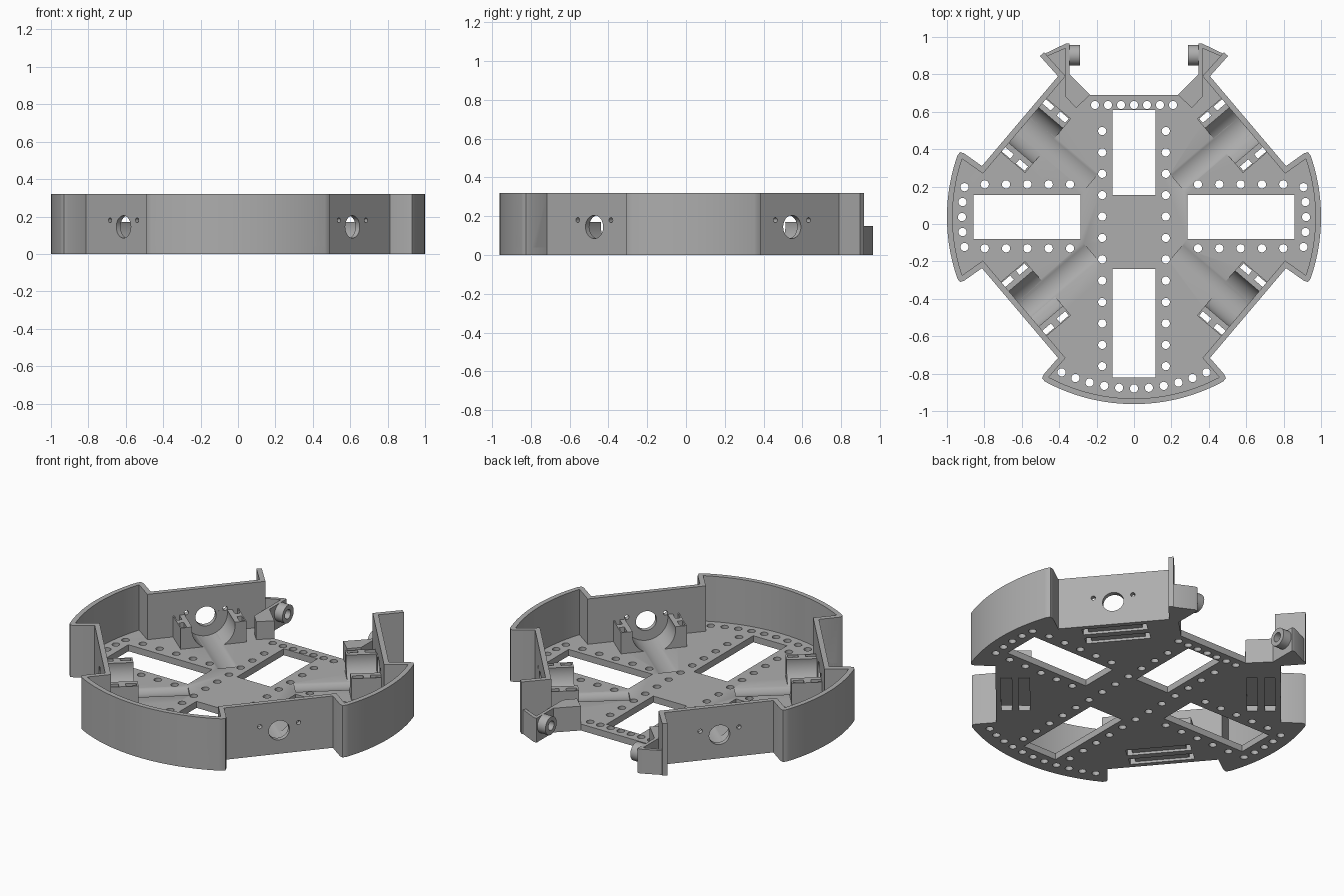
import bpy, bmesh
from math import sin, cos, radians, pi
from mathutils import Vector, Matrix

cube = bpy.data.objects.get("Cube")
if cube:
    bpy.data.objects.remove(cube)

grey = bpy.data.materials.new("plain grey")
grey.use_nodes = True
colour = (0.42, 0.42, 0.42, 1)
grey.diffuse_color = colour
grey.node_tree.nodes["Principled BSDF"].inputs["Base Color"].default_value = colour

CY, HEIGHT, FLOOR, WALL, LOW = 0.037, 0.32, 0.04, 0.03, 0.15
AXIS_Z = 0.15


def make(name, bm):
    bmesh.ops.recalc_face_normals(bm, faces=bm.faces)
    mesh = bpy.data.meshes.new(name)
    bm.to_mesh(mesh)
    bm.free()
    mesh.materials.append(grey)
    ob = bpy.data.objects.new(name, mesh)
    bpy.context.collection.objects.link(ob)
    return ob


def prism(bm, pts, z0, z1):
    face = bm.faces.new([bm.verts.new((p[0], p[1], z0)) for p in pts])
    new = bmesh.ops.extrude_face_region(bm, geom=[face])["geom"]
    bmesh.ops.translate(bm, vec=(0, 0, z1 - z0),
                        verts=[v for v in new if isinstance(v, bmesh.types.BMVert)])


def box(bm, lo, hi, mat=Matrix()):
    lo, hi = Vector(lo), Vector(hi)
    size = Matrix.Diagonal((*(hi - lo), 1))
    bmesh.ops.create_cube(bm, size=1, matrix=mat @ Matrix.Translation((lo + hi) / 2) @ size)


def rod(bm, radius, a, b, mat=Matrix(), segs=32):
    a, b = mat @ Vector(a), mat @ Vector(b)
    turn = (b - a).to_track_quat('Z', 'Y').to_matrix().to_4x4()
    bmesh.ops.create_cone(bm, cap_ends=True, segments=segs, radius1=radius, radius2=radius,
                          depth=(b - a).length, matrix=Matrix.Translation((a + b) / 2) @ turn)


def cut(ob, *cutters):
    for c in cutters:
        mod = ob.modifiers.new("cut", 'BOOLEAN')
        mod.operation, mod.solver, mod.object = 'DIFFERENCE', 'EXACT', c
    deps = bpy.context.evaluated_depsgraph_get()
    mesh = bpy.data.meshes.new_from_object(ob.evaluated_get(deps))
    ob.modifiers.clear()
    ob.data = mesh


def arc(start, end, n, r=1.0):
    angles = [radians(start + (end - start) * i / n) for i in range(n + 1)]
    return [Vector((r * cos(a), CY + r * sin(a))) for a in angles]


def round_corners(pts, tips, r=0.03):
    out = []
    for i, v in enumerate(pts):
        if i not in tips:
            out.append(v)
            continue
        a = v + (pts[i - 1] - v).normalized() * r
        b = v + (pts[i + 1] - v).normalized() * r
        out += [a, (a + b) / 4 + v / 2, b]
    return out


def offset(pts, d):
    out = []
    for i, v in enumerate(pts):
        dirs = []
        if i:
            dirs.append((v - pts[i - 1]).normalized())
        if i < len(pts) - 1:
            dirs.append((pts[i + 1] - v).normalized())
        norms = [Vector((t.y, -t.x)) for t in dirs]
        m = sum(norms, Vector((0, 0))).normalized()
        out.append(v + m * d / m.dot(norms[0]))
    return out


def flip(pts):
    return [Vector((-p[0], p[1])) for p in pts]


# Outline of one side, from rear fin round to the front centre
fin, rear_notch, side_notch = Vector((0.503, 0.898)), Vector((0.406, 0.79)), Vector((0.813, 0.31))
mirror_y = lambda p: Vector((p.x, 2 * CY - p.y))
side_arc, front_arc = arc(21, -21, 16), arc(-59.8, -90, 12)
half = [fin, rear_notch, side_notch] + side_arc + [mirror_y(side_notch), mirror_y(rear_notch)]
tips = {3, 3 + 16, len(half)}
half += front_arc
path = half + flip(half[:-1])[::-1]
tips |= {len(path) - 1 - t for t in tips}
outer = round_corners(path, tips)

# Motor mounts: local x runs inward, local y along the wall
frames = []
along = (side_notch - rear_notch).normalized()
mid = Vector((0.612, 0.547))
for sx in (1, -1):
    for sy in (1, -1):
        t = Vector((along.x * sx, along.y * sy, 0))
        d = Vector((along.y * sx, -along.x * sy, 0))
        pos = Vector((mid.x * sx, CY + (mid.y - CY) * sy, 0))
        m = Matrix.Identity(4)
        for col, vec in enumerate((d, t, Vector((0, 0, 1)), pos)):
            for row in range(3):
                m[row][col] = vec[row]
        frames.append(m)

# Cutters
bm = bmesh.new()
spots = [Vector((0.17, 0.497 - 0.1143 * i)) for i in range(12)]
spots += [Vector((0.342 + 0.114 * i, y)) for i in range(5) for y in (0.212, -0.13)]
spots += arc(-10, 10, 4, 0.92)
spots += flip(spots)
spots += arc(-115, -65, 10, 0.916)
spots += [Vector((0.0695 * i, 0.636)) for i in range(-3, 4)]
for p in spots:
    rod(bm, 0.022, (p.x, p.y, -0.1), (p.x, p.y, 0.1), segs=20)
for x0, x1, y0, y1 in ((-.115, .115, -.82, -.24), (-.115, .115, .155, .61),
                       (.285, .857, -.08, .155), (-.857, -.285, -.08, .155)):
    box(bm, (x0, y0, -0.1), (x1, y1, 0.1))
hole_cutter = make("hole_cutter", bm)

bm = bmesh.new()
for m in frames:
    rod(bm, 0.125, (WALL, 0, AXIS_Z), (0.5, 0, AXIS_Z), m, 48)
motor_cutter = make("motor_cutter", bm)

bm = bmesh.new()
for m in frames:
    for x in (0.06, 0.16):
        for s in (1, -1):
            box(bm, (x - .03, s * .168 - .015, -.1), (x + .03, s * .168 + .015, .4), m)
tie_cutter = make("tie_cutter", bm)

bm = bmesh.new()
for m in frames:
    for x in (0.06, 0.16):
        box(bm, (x - .03, -.183, -.1), (x + .03, .183, .015), m)
channel_cutter = make("channel_cutter", bm)

bm = bmesh.new()
for m in frames:
    rod(bm, 0.06, (-0.1, 0, 0.145), (0.1, 0, 0.145), m)
    for s in (1, -1):
        rod(bm, 0.013, (-0.1, s * 0.112, 0.18), (0.1, s * 0.112, 0.18), m, 16)
for s in (1, -1):
    box(bm, (s * .44 - .018, -.9, -.1), (s * .44 + .018, -.7, .03))
shaft_cutter = make("shaft_cutter", bm)

# Base plate with rear arms
arm = [Vector(p) for p in ((.235, .69), (.345, .8), (.345, .965), (.364, .965))]
plate_pts = arm + outer + flip(arm)[::-1]
bm = bmesh.new()
prism(bm, plate_pts, 0, FLOOR)
base_plate = make("base_plate", bm)
cut(base_plate, hole_cutter, motor_cutter, tie_cutter, channel_cutter)

# Outer wall
bm = bmesh.new()
prism(bm, outer + offset(path, WALL)[::-1], 0, HEIGHT)
outer_wall = make("outer_wall", bm)
cut(outer_wall, shaft_cutter)

# Motor cradles
bm = bmesh.new()
for m in frames:
    box(bm, (0.02, -0.19, 0.03), (0.2, 0.19, 0.17), m)
cradles = make("motor_cradles", bm)
cut(cradles, motor_cutter, tie_cutter, shaft_cutter)

# Low rear brackets with hollow bosses
bracket = [(.345, .965), (.345, .8), (.235, .69), (.31, .62), (.365, .68), (.365, .94),
           (.49, .885), (.503, .898), (.364, .965)]
parts = [base_plate, outer_wall, cradles]
bm = bmesh.new()
for s in (1, -1):
    rod(bm, 0.028, (s * 0.2, 0.9, 0.095), (s * 0.4, 0.9, 0.095))
boss_cutter = make("boss_cutter", bm)
for s, side in ((1, "left"), (-1, "right")):
    bm = bmesh.new()
    prism(bm, [(x * s, y) for x, y in bracket], 0, LOW)
    parts.append(make(side + "_rear_bracket", bm))
    bm = bmesh.new()
    rod(bm, 0.055, (s * 0.29, 0.902, 0.095), (s * 0.35, 0.902, 0.095))
    parts.append(make(side + "_rear_boss", bm))
for ob in parts[3:]:
    cut(ob, boss_cutter)

for c in (hole_cutter, motor_cutter, tie_cutter, channel_cutter, shaft_cutter, boss_cutter):
    bpy.data.objects.remove(c)

bpy.ops.object.select_all(action='DESELECT')
for ob in parts:
    ob.select_set(True)
bpy.context.view_layer.objects.active = base_plate
bpy.ops.object.shade_smooth_by_angle(angle=radians(30))
